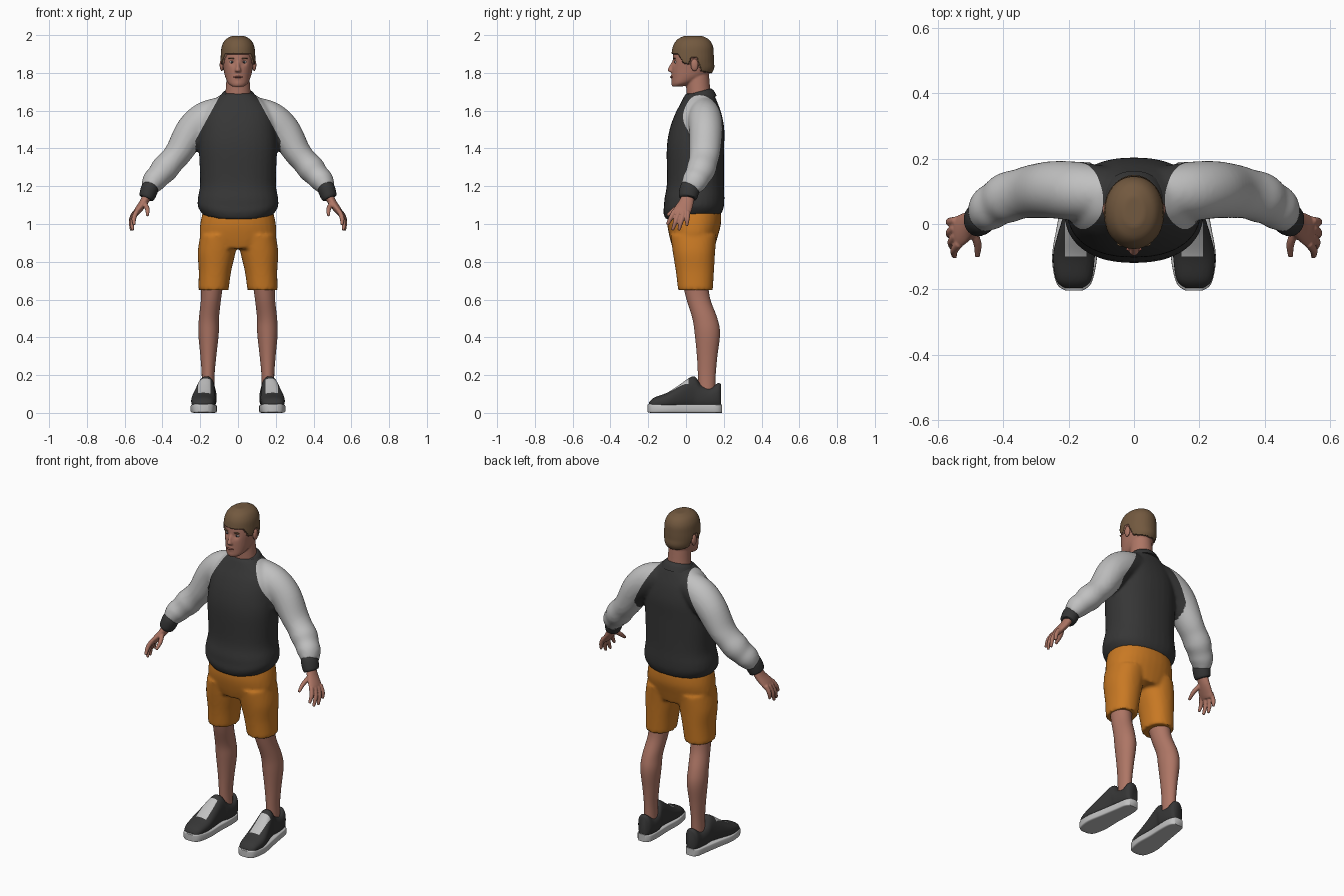
import bpy
import bmesh
import math
from mathutils import Vector, Matrix

cube = bpy.data.objects.get("Cube")
if cube:
    bpy.data.objects.remove(cube)

X, Y, Z = Vector((1, 0, 0)), Vector((0, 1, 0)), Vector((0, 0, 1))
FLAT, UPRIGHT, TUBE = (X, Y), (X, Z), None


def material(name, *rgb):
    mat = bpy.data.materials.new(name)
    mat.use_nodes = True
    mat.diffuse_color = (*rgb, 1)
    mat.node_tree.nodes["Principled BSDF"].inputs["Base Color"].default_value = (*rgb, 1)
    return mat


skin = material("skin", .42, .18, .13)
hair = material("brown hair", .17, .10, .05)
charcoal = material("charcoal cloth", .037, .037, .037)
pale = material("pale grey cloth", .53, .53, .53)
orange = material("orange cloth", .58, .19, .017)
eye_white = material("eye white", .5, .48, .46)
iris = material("dark iris", .03, .03, .035)
lip = material("lip", .3, .1, .075)


def smooth_path(rows, steps):
    """Catmull-Rom through rows of centre and two radii."""
    rows = [Vector(r) for r in rows]
    p = [rows[0]] + rows + [rows[-1]]
    out = []
    for a, b, c, d in zip(p, p[1:], p[2:], p[3:]):
        for k in range(steps):
            t = k / steps
            out.append(b + (c - a) * (t / 2) + (a * 2 - b * 5 + c * 4 - d) * (t * t / 2)
                       + (b * 3 - a - c * 3 + d) * (t ** 3 / 2))
    return out + [rows[-1]]


def loft(bm, rows, frame=FLAT, sides=32, steps=5, power=2.0):
    """Closed skin through superelliptic rings."""
    path = smooth_path(rows, steps)
    centres = [Vector(r[:3]) for r in path]
    rings = []
    for i, row in enumerate(path):
        if frame:
            u, v = frame
        else:
            t = (centres[min(i + 1, len(path) - 1)] - centres[max(i - 1, 0)]).normalized()
            u = t.cross(Y).normalized()
            v = u.cross(t)
        ring = []
        for k in range(sides):
            c, s = math.cos(k * math.tau / sides), math.sin(k * math.tau / sides)
            c = math.copysign(abs(c) ** (2 / power), c)
            s = math.copysign(abs(s) ** (2 / power), s)
            ring.append(bm.verts.new(centres[i] + u * c * row[3] + v * s * row[4]))
        rings.append(ring)
    for low, high in zip(rings, rings[1:]):
        for k in range(sides):
            n = (k + 1) % sides
            bm.faces.new((low[k], low[n], high[n], high[k]))
    bm.faces.new(rings[0])
    bm.faces.new(rings[-1])
    bmesh.ops.recalc_face_normals(bm, faces=bm.faces)


def ball(bm, centre, size):
    bmesh.ops.create_uvsphere(bm, u_segments=20, v_segments=12, radius=1,
                              matrix=Matrix.Translation(centre) @ Matrix.Diagonal((*size, 1)))


def cut(bm, point, normal):
    bmesh.ops.bisect_plane(bm, geom=bm.verts[:] + bm.edges[:] + bm.faces[:],
                           plane_co=point, plane_no=normal, dist=.0001)


def make(name, bm, mats, mirror=False, voxel=0, relax=0):
    """Turn a bmesh into an object, optionally mirrored and fused into one skin."""
    mesh = bpy.data.meshes.new(name)
    bm.to_mesh(mesh)
    bm.free()
    for mat in mats:
        mesh.materials.append(mat)
    obj = bpy.data.objects.new(name, mesh)
    bpy.context.collection.objects.link(obj)
    if mirror:
        obj.modifiers.new("Mirror", 'MIRROR').use_mirror_merge = False
    if voxel:
        fuse = obj.modifiers.new("Fuse", 'REMESH')
        fuse.mode, fuse.voxel_size = 'VOXEL', voxel
        soften = obj.modifiers.new("Soften", 'SMOOTH')
        soften.factor, soften.iterations = .5, relax
        fused = obj.evaluated_get(bpy.context.evaluated_depsgraph_get())
        obj.data = bpy.data.meshes.new_from_object(fused)
        obj.modifiers.clear()
    shade(obj)
    return obj


def shade(obj):
    bpy.ops.object.select_all(action='DESELECT')
    obj.select_set(True)
    bpy.context.view_layer.objects.active = obj
    bpy.ops.object.shade_smooth_by_angle(angle=math.radians(50))


def edit(obj, change):
    bm = bmesh.new()
    bm.from_mesh(obj.data)
    bm.normal_update()
    change(bm)
    bm.to_mesh(obj.data)
    bm.free()
    shade(obj)


# Sweater: body and sleeves fused, then cut along the raglan seams
bm = bmesh.new()
loft(bm, [(0, .04, 1.05, .185, .145), (0, .04, 1.09, .212, .16), (0, .045, 1.14, .212, .158),
          (0, .05, 1.22, .2, .151), (0, .05, 1.4, .207, .152), (0, .058, 1.5, .2, .145),
          (0, .065, 1.58, .185, .124), (0, .07, 1.64, .145, .098), (0, .072, 1.69, .085, .075)],
     power=2.3)
for v in bm.verts:
    if v.co.z < 1.12 and v.co.y < .04:
        v.co.z -= .03 * (1 - min(1, abs(v.co.x) / .2) ** 2)
body = bm
sleeve = bmesh.new()
loft(sleeve, [(.08, .095, 1.59, .085, .08), (.17, .1, 1.553, .095, .09), (.245, .105, 1.49, .088, .088),
              (.31, .1, 1.385, .074, .082), (.35, .092, 1.335, .069, .077), (.39, .08, 1.29, .073, .078),
              (.42, .063, 1.255, .064, .07), (.447, .045, 1.225, .062, .068), (.47, .022, 1.185, .044, .052)],
     TUBE)
half = bpy.data.meshes.new("sleeve_half")
sleeve.to_mesh(half)
body.from_mesh(half)
half.transform(Matrix.Diagonal((-1, 1, 1, 1)))
half.flip_normals()
body.from_mesh(half)
sleeve.free()
bpy.data.meshes.remove(half)
sweater = make("sweater", body, [charcoal, pale], voxel=.01, relax=5)


def raglan(bm):
    for side in (1, -1):
        cut(bm, (side * .09, 0, 1.69), (side * .88, 0, .48))
    for f in bm.faces:
        c = f.calc_center_median()
        f.material_index = int(c.z > 1.15 and (abs(c.x) > .225
                               or (abs(c.x) - .09) * .88 + (c.z - 1.69) * .48 > 0))


edit(sweater, raglan)

bm = bmesh.new()
loft(bm, [(0, .078, 1.655, .1, .088), (0, .07, 1.685, .088, .08), (0, .066, 1.7, .074, .068)], TUBE)
make("collar", bm, [charcoal])

bm = bmesh.new()
loft(bm, [(.46, .028, 1.205, .04, .048), (.468, .02, 1.185, .046, .053),
          (.482, .01, 1.145, .042, .049), (.486, .008, 1.135, .034, .04)], TUBE)
make("cuffs", bm, [charcoal], mirror=True)

# Hands: palm, four fingers and a thumb fused
bm = bmesh.new()
loft(bm, [(.475, .015, 1.16, .025, .03), (.502, 0, 1.11, .022, .04),
          (.535, -.022, 1.065, .018, .048), (.546, -.028, 1.045, .012, .042)], TUBE)
fingers = [((.535, -.06, 1.07), (.55, -.1, .995)), ((.545, -.038, 1.06), (.558, -.072, .967)),
           ((.548, -.013, 1.06), (.565, -.038, .966)), ((.545, .01, 1.065), (.567, .004, .99)),
           ((.495, -.02, 1.11), (.48, -.1, 1.045))]
for base, tip in fingers:
    base, tip = Vector(base), Vector(tip)
    knuckle = (base + tip) / 2 + X * .008 * (1 if tip.x > base.x else -1)
    loft(bm, [(*base, .013, .013), (*knuckle, .0125, .0125), (*tip, .008, .008)], TUBE, sides=14)
make("hands", bm, [skin], mirror=True, voxel=.0045, relax=2)

# Shorts and bare legs
bm = bmesh.new()
loft(bm, [(0, .04, .87, .16, .11), (0, .04, .93, .2, .127), (0, .043, 1, .2, .142), (0, .045, 1.07, .185, .14)],
     power=2.2)
for side in (1, -1):
    loft(bm, [(side * .13, .05, .65, .08, .092), (side * .122, .047, .75, .086, .101),
              (side * .113, .042, .85, .1, .112), (side * .1, .04, .94, .1, .122)], power=2.2)
make("shorts", bm, [orange], voxel=.01, relax=4)

bm = bmesh.new()
loft(bm, [(.158, .11, .1, .034, .044), (.158, .11, .2, .034, .047), (.157, .112, .3, .042, .054),
          (.156, .113, .42, .054, .067), (.154, .1, .5, .053, .066), (.143, .066, .6, .053, .063),
          (.137, .05, .68, .058, .067)])
make("legs", bm, [skin], mirror=True)

# Shoes: upper with a pale lace panel, and a thick sole
bm = bmesh.new()
outline = [(.185, -.196, .055, .03), (.185, -.17, .08, .054), (.184, -.1, .107, .064), (.178, -.04, .145, .058),
           (.17, .02, .187, .048), (.166, .05, .19, .045), (.162, .08, .15, .048),
           (.16, .13, .135, .047), (.16, .17, .158, .041), (.16, .186, .15, .028)]
loft(bm, [(x, y, (top + .02) / 2, wide, (top - .02) / 2) for x, y, top, wide in outline],
     UPRIGHT, power=2.4)
for x in (.146, .212):
    cut(bm, (x, 0, 0), X)
for y in (-.1, .012):
    cut(bm, (0, y, 0), Y)
for f in bm.faces:
    c = f.calc_center_median()
    f.material_index = int(.146 < c.x < .212 and -.1 < c.y < .012 and c.z > .08)
make("shoe_uppers", bm, [charcoal, pale], mirror=True)

bm = bmesh.new()
loft(bm, [(.184, -.204, .024, .026, .02), (.184, -.18, .024, .054, .024), (.182, -.1, .022, .069, .022),
          (.175, 0, .022, .06, .022), (.165, .1, .022, .053, .022), (.162, .165, .022, .045, .022),
          (.162, .19, .022, .027, .022)], UPRIGHT, power=7)
make("shoe_soles", bm, [pale], mirror=True)

# Head: skull, jaw, neck and nose fused, then sculpted
bm = bmesh.new()
loft(bm, [(0, -.045, 1.728, .03, .026), (0, -.02, 1.745, .052, .054), (0, .015, 1.78, .068, .09),
          (0, .032, 1.82, .077, .107), (0, .034, 1.86, .083, .105), (0, .035, 1.9, .082, .103),
          (0, .037, 1.94, .077, .097), (0, .038, 1.97, .06, .078), (0, .038, 1.987, .03, .045)], power=2.1)
loft(bm, [(0, .075, 1.63, .075, .07), (0, .066, 1.7, .066, .064), (0, .06, 1.79, .06, .062)])
loft(bm, [(0, -.062, 1.865, .008, .009), (0, -.078, 1.835, .009, .011), (0, -.083, 1.813, .016, .015),
          (0, -.072, 1.803, .012, .01)])
head = make("head", bm, [skin, hair], voxel=.005, relax=3)
hairline = [(-.2, 1.905), (-.04, 1.9), (-.015, 1.855), (.015, 1.845), (.03, 1.88), (.055, 1.88),
            (.08, 1.81), (.3, 1.775)]


def in_hair(p):
    for (y0, z0), (y1, z1) in zip(hairline, hairline[1:]):
        if y0 <= p.y < y1:
            return p.z > z0 + (z1 - z0) * (p.y - y0) / (y1 - y0)
    return False


def sculpt(bm):
    # eye sockets, lips and chin, then hair raised off the scalp
    dents = [((.032, -.066, 1.857), .016, .009), ((0, -.078, 1.778), .016, -.005), ((0, -.072, 1.742), .016, -.004)]
    raised = [(v, v.normal.copy()) for v in bm.verts if in_hair(v.co)]
    for v in bm.verts:
        for spot, reach, push in dents:
            away = Vector((abs(v.co.x), v.co.y, v.co.z)) - Vector(spot)
            v.co.y += push * math.exp(-away.length_squared / reach ** 2)
    for f in bm.faces:
        f.material_index = int(in_hair(f.calc_center_median()))
    for v, normal in raised:
        v.co += normal * .009


edit(head, sculpt)

# Small facial parts
for name, mat, centre, size in [
        ("ears", skin, (.086, .045, 1.842), (.011, .02, .032)),
        ("eyes", eye_white, (.032, -.049, 1.857), (.014, .012, .008)),
        ("irises", iris, (.032, -.057, 1.857), (.006, .006, .006)),
        ("eyebrows", hair, (.034, -.061, 1.876), (.018, .008, .0035))]:
    bm = bmesh.new()
    ball(bm, centre, size)
    make(name, bm, [mat], mirror=True)
bm = bmesh.new()
ball(bm, (0, -.077, 1.778), (.024, .008, .005))
make("mouth", bm, [lip])
